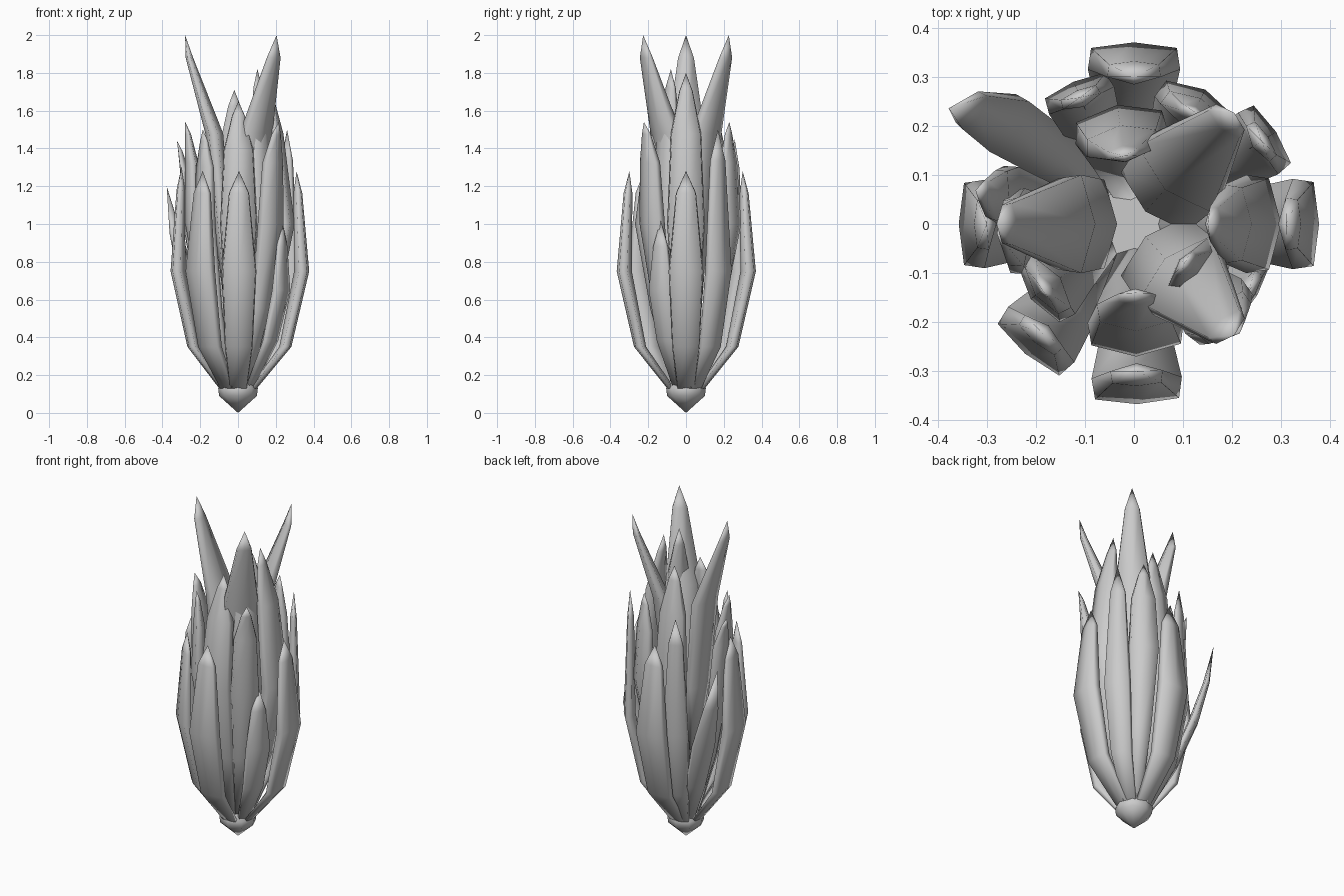
import bpy, bmesh, math
from mathutils import Vector

if "Cube" in bpy.data.objects:
    bpy.data.objects.remove(bpy.data.objects["Cube"])


def finish(name, bm, angle=50):
    bmesh.ops.recalc_face_normals(bm, faces=bm.faces)
    mesh = bpy.data.meshes.new(name)
    bm.to_mesh(mesh)
    bm.free()
    ob = bpy.data.objects.new(name, mesh)
    bpy.context.collection.objects.link(ob)
    bpy.ops.object.select_all(action='DESELECT')
    bpy.context.view_layer.objects.active = ob
    ob.select_set(True)
    bpy.ops.object.shade_smooth_by_angle(angle=math.radians(angle))
    return ob


def leaf(name, az, path, width, ridge=0.12, depth=0.75, tip_turn=0.0):
    """Thick pointed blade: path holds (outer radius, height, width fraction), tip last."""
    bm = bmesh.new()
    rings = []
    # blade section: across, outward
    low = -(ridge + 0.62 * depth)
    section = [(-0.93, -ridge), (0, 0), (0.93, -ridge), (1, low), (0, -ridge - depth), (-1, low)]
    n = len(path)
    for i, (r, z, f) in enumerate(path):
        a = math.radians(az + tip_turn * i / (n - 1))
        out = Vector((math.cos(a), math.sin(a), 0))
        side = Vector((-math.sin(a), math.cos(a), 0))
        c = out * r + Vector((0, 0, z))
        if i == n - 1:
            tip = bm.verts.new(c)
        else:
            rings.append([bm.verts.new(c + side * u * width * f + out * v * width * f)
                          for u, v in section])
    m = len(section)
    for a, b in zip(rings, rings[1:]):
        for k in range(m):
            j = (k + 1) % m
            bm.faces.new((a[k], a[j], b[j], b[k]))
    for k in range(m):
        bm.faces.new((rings[-1][k], rings[-1][(k + 1) % m], tip))
    bm.faces.new(rings[0][::-1])
    return finish(name, bm, 100)


# bulb at the foot
bm = bmesh.new()
sides = 8
rings = []
for r, z in [(0.1, 0.09), (0.105, 0.13), (0.08, 0.18)]:
    rings.append([bm.verts.new((r * math.cos(2 * math.pi * k / sides),
                                r * math.sin(2 * math.pi * k / sides), z)) for k in range(sides)])
foot = bm.verts.new((0, 0, 0))
for k in range(sides):
    j = (k + 1) % sides
    bm.faces.new((foot, rings[0][j], rings[0][k]))
    for a, b in zip(rings, rings[1:]):
        bm.faces.new((a[k], a[j], b[j], b[k]))
bm.faces.new(rings[-1])
finish("bulb", bm, 60)

# outer leaves: azimuth, belly radius, tip radius, tip height, half width
outer = [
    (0, 0.377, 0.31, 1.28, 0.092),
    (90, 0.370, 0.30, 1.28, 0.094),
    (180, 0.357, 0.30, 1.30, 0.090),
    (271, 0.367, 0.30, 1.28, 0.092),
    (230, 0.345, 0.29, 1.28, 0.088),
    (33, 0.345, 0.31, 1.50, 0.075),
    (113, 0.315, 0.28, 1.45, 0.072),
]
for i, (az, rb, rt, zt, w) in enumerate(outer):
    leaf(f"outer_leaf_{i}", az, [
        (0.10, 0.13, 0.5), (rb * 0.75, 0.35, 0.8), (rb, 0.75, 1.0),
        (rb + (rt - rb) * 0.55, 0.75 + (zt - 0.75) * 0.78, 0.58), (rt, zt, 0)], w)

# splayed leaf at the back left
leaf("splayed_leaf", 136, [
    (0.09, 0.14, 0.5), (0.24, 0.40, 0.85), (0.36, 0.70, 1.0),
    (0.42, 0.95, 0.65), (0.445, 1.20, 0)], 0.065, tip_turn=12)

# short leaf at the front right
leaf("short_leaf", 330, [
    (0.09, 0.14, 0.5), (0.22, 0.38, 0.85), (0.29, 0.65, 1.0),
    (0.285, 0.88, 0.6), (0.27, 1.02, 0)], 0.07)

# middle leaves: azimuth, belly radius, tip radius, tip height, half width
middle = [
    (0, 0.300, 0.15, 1.80, 0.100),
    (271, 0.270, 0.14, 1.65, 0.098),
    (98, 0.245, 0.14, 1.71, 0.095),
    (184, 0.280, 0.28, 1.54, 0.088),
    (168, 0.300, 0.33, 1.44, 0.065),
    (62, 0.310, 0.26, 1.54, 0.085),
    (216, 0.260, 0.23, 1.50, 0.078),
    (322, 0.220, 0.13, 1.82, 0.085),
    (314, 0.290, 0.31, 1.54, 0.080),
]
for i, (az, rb, rt, zt, w) in enumerate(middle):
    leaf(f"middle_leaf_{i}", az, [
        (0.08, 0.16, 0.35), (rb * 0.7, 0.55, 0.7), (rb, 1.0, 1.0),
        (rb + (rt - rb) * 0.4, 1.0 + (zt - 1.0) * 0.6, 0.8),
        (rb + (rt - rb) * 0.8, 1.0 + (zt - 1.0) * 0.88, 0.35), (rt, zt, 0)], w, ridge=0.25)

# tall inner leaves leaning outwards at the top
for i, (az, rt) in enumerate([(180, 0.28), (48, 0.305), (312, 0.305)]):
    leaf(f"tall_leaf_{i}", az, [
        (0.07, 0.55, 0.35), (0.12, 0.95, 0.9), (rt * 0.62, 1.48, 1.0),
        (rt * 0.99, 1.88, 0.42), (rt, 2.0, 0)], 0.1, ridge=0.2)
